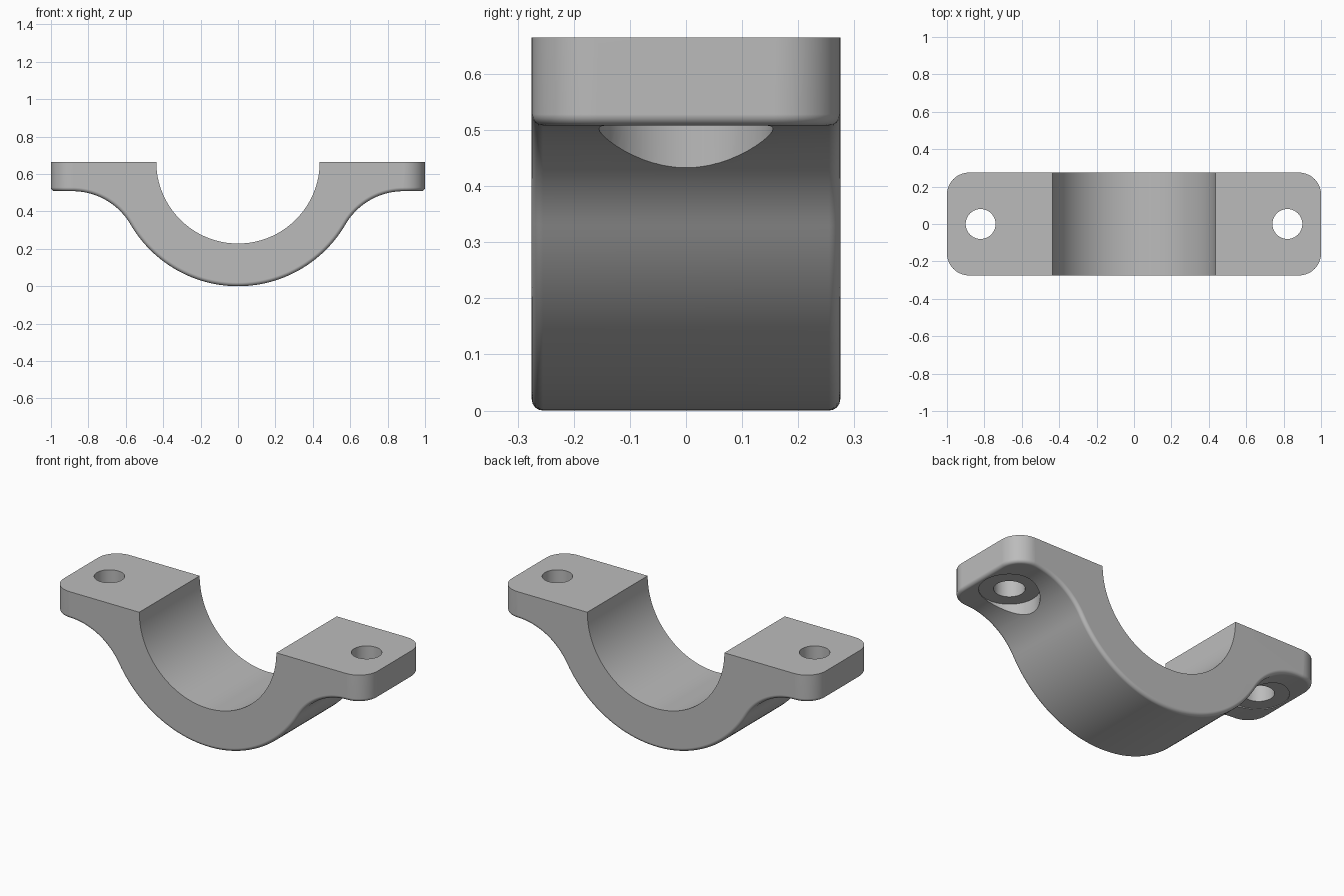
import bpy, bmesh, math
from mathutils import Vector

cube = bpy.data.objects.get("Cube")
if cube:
    bpy.data.objects.remove(cube, do_unlink=True)

# Main dimensions
TOP = 0.665           # split plane, also the axis height and outer radius
BORE = 0.437
FLANGE = 0.508        # underside of the ears
HALF_D = 0.275
FILLET = 0.36
EDGE = 0.02
HOLE_X = 0.82

metal = bpy.data.materials.new("grey metal")
metal.use_nodes = True
GREY = (0.5, 0.5, 0.5, 1)
metal.diffuse_color = GREY
metal.node_tree.nodes["Principled BSDF"].inputs["Base Color"].default_value = GREY


def arc(cx, cy, r, a0, a1, n):
    """Points on an arc, angles in radians."""
    return [(cx + r * math.cos(a0 + (a1 - a0) * i / n),
             cy + r * math.sin(a0 + (a1 - a0) * i / n)) for i in range(n + 1)]


def prism(name, points, place, direction):
    """Extrude a closed outline into a solid object."""
    bm = bmesh.new()
    face = bm.faces.new([bm.verts.new(place(p)) for p in points])
    ext = bmesh.ops.extrude_face_region(bm, geom=[face])
    moved = [v for v in ext["geom"] if isinstance(v, bmesh.types.BMVert)]
    bmesh.ops.translate(bm, verts=moved, vec=Vector(direction))
    bmesh.ops.recalc_face_normals(bm, faces=bm.faces)
    mesh = bpy.data.meshes.new(name)
    bm.to_mesh(mesh)
    bm.free()
    obj = bpy.data.objects.new(name, mesh)
    bpy.context.collection.objects.link(obj)
    obj.data.materials.append(metal)
    return obj


def combine(obj, cutter, operation):
    """Apply a boolean and remove its helper."""
    cutter.hide_render = True
    mod = obj.modifiers.new("cut", 'BOOLEAN')
    mod.operation = operation
    mod.solver = 'EXACT'
    mod.object = cutter
    bpy.context.view_layer.objects.active = obj
    bpy.ops.object.modifier_apply(modifier=mod.name)
    bpy.data.objects.remove(cutter, do_unlink=True)


# Side profile: right half of the underside, mirrored, closed by the bore
fz = FLANGE - FILLET
fx = math.sqrt((TOP + FILLET) ** 2 - (TOP - fz) ** 2)
touch = math.atan2(fz - TOP, fx)
under = arc(0, TOP, TOP, -math.pi / 2, touch, 28)
under += arc(fx, fz, FILLET, touch + math.pi, math.pi / 2, 20)[1:]
under += [(1.2, FLANGE), (1.2, TOP)]
left = [(-x, z) for x, z in under[:0:-1]]
bore = arc(0, TOP, BORE, 0, -math.pi, 64)
clamp = prism("bearing_clamp", left + under + bore,
              lambda p: (p[0], -0.5, p[1]), (0, 1, 0))

# Plan outline with rounded ear corners
r = 0.118
plan = []
for i, (sx, sy) in enumerate([(1, 1), (-1, 1), (-1, -1), (1, -1)]):
    a = i * math.pi / 2
    plan += arc(sx * (1 - r), sy * (HALF_D - r), r, a, a + math.pi / 2, 10)
combine(clamp, prism("plan_outline", plan, lambda p: (p[0], p[1], -1), (0, 0, 3)),
        'INTERSECT')

# Round the lower outer rim
bm = bmesh.new()
bm.from_mesh(clamp.data)
bmesh.ops.remove_doubles(bm, verts=bm.verts, dist=0.0005)
bm.normal_update()
rim = []
for e in bm.edges:
    if len(e.link_faces) == 2:
        low, high = sorted(f.normal.z for f in e.link_faces)
        if low < -0.1 and abs(high) < 0.01:
            rim.append(e)
bmesh.ops.bevel(bm, geom=rim, offset=EDGE, offset_type='OFFSET', segments=4,
                profile=0.5, affect='EDGES', clamp_overlap=False)
bm.to_mesh(clamp.data)
bm.free()

# Bolt holes and the spot faces beneath them
for sx in (-1, 1):
    for name, radius, z0, z1 in (("spot_face", 0.155, -0.5, FLANGE + 0.004),
                                 ("bolt_hole", 0.08, -0.5, 1)):
        ring = arc(sx * HOLE_X, 0, radius, 0, 2 * math.pi, 48)[:-1]
        combine(clamp, prism(name, ring, lambda p: (p[0], p[1], z0),
                             (0, 0, z1 - z0)), 'DIFFERENCE')

# Smooth curved walls, flat faces kept clean
bpy.ops.object.select_all(action='DESELECT')
clamp.select_set(True)
bpy.context.view_layer.objects.active = clamp
bpy.ops.object.shade_smooth_by_angle(angle=math.radians(30))
weighted = clamp.modifiers.new("clean_shading", 'WEIGHTED_NORMAL')
weighted.keep_sharp = True
